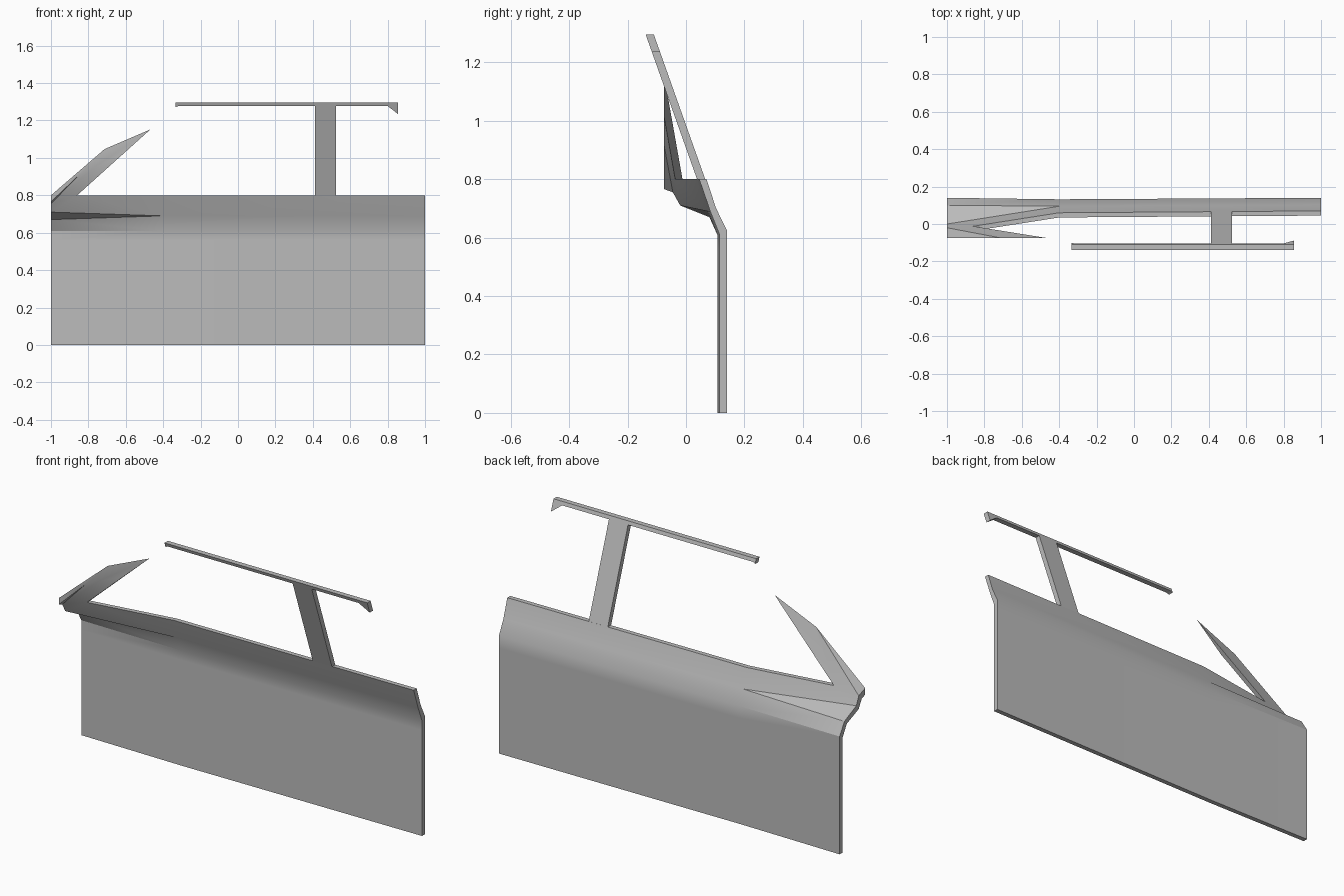
import bpy
import bmesh
from math import radians

if "Cube" in bpy.data.objects:
    bpy.data.objects.remove(bpy.data.objects["Cube"], do_unlink=True)

grey = bpy.data.materials.new("plain_grey")
grey.use_nodes = True
COLOUR = (0.5, 0.5, 0.5, 1)
grey.diffuse_color = COLOUR
grey.node_tree.nodes["Principled BSDF"].inputs["Base Color"].default_value = COLOUR


def slab(name, points, faces, clip_y=None):
    """Closed sheet: points map a key to (outer position, inner (dy, dz) offset)."""
    bm = bmesh.new()
    outer, inner = {}, {}
    for key, ((x, y, z), (dy, dz)) in points.items():
        outer[key] = bm.verts.new((x, y, z))
        inner[key] = bm.verts.new((x, y + dy, z + dz))
    edges = {(f[i - 1], f[i]) for f in faces for i in range(len(f))}
    for f in faces:
        bm.faces.new([outer[k] for k in f])
        bm.faces.new([inner[k] for k in reversed(f)])
    for a, b in edges:
        if (b, a) not in edges:
            bm.faces.new((outer[b], outer[a], inner[a], inner[b]))
    # Trim everything that passes the flat inner plane
    if clip_y is not None:
        bmesh.ops.triangulate(bm, faces=bm.faces[:])
        geom = bm.verts[:] + bm.edges[:] + bm.faces[:]
        cut = bmesh.ops.bisect_plane(bm, geom=geom, plane_co=(0, clip_y, 0),
                                     plane_no=(0, -1, 0), clear_outer=True)
        rim = [e for e in bm.edges if e.is_boundary]
        bmesh.ops.holes_fill(bm, edges=rim, sides=0)
    bmesh.ops.recalc_face_normals(bm, faces=bm.faces[:])
    mesh = bpy.data.meshes.new(name)
    bm.to_mesh(mesh)
    bm.free()
    mesh.materials.append(grey)
    obj = bpy.data.objects.new(name, mesh)
    bpy.context.collection.objects.link(obj)
    bpy.ops.object.select_all(action="DESELECT")
    obj.select_set(True)
    bpy.context.view_layer.objects.active = obj
    bpy.ops.object.shade_smooth_by_angle(angle=radians(30))
    return obj


# Door skin: three stations along x, rows from the sill to the shoulder
pts = {}
for col, x, y in (("f", -1, 0.14), ("m", -0.4, 0.132), ("r", 1, 0.14)):
    pts[col + "0"] = ((x, y, 0), (-0.025, 0))
    pts[col + "1"] = ((x, y, 0.56), (-0.025, 0))
    pts[col + "2"] = ((x, y, 0.625), (-0.025, -0.015))
    pts[col + "3"] = ((x, y - 0.037, 0.70), (-0.02, -0.01))
pts["f3"] = ((-1, 0.10, 0.69), (-0.02, -0.02))

# Window sill edge, mirror ledge and front pillar corners
pts["m4"] = ((-0.4, 0.06, 0.8), (-0.025, 0))
pts["r4"] = ((1, 0.07, 0.8), (-0.025, 0))
pts["ledge"] = ((-1, 0.0, 0.735), (-0.02, -0.025))
pts["corner"] = ((-0.86, -0.012, 0.8), (-0.025, 0))
pts["crease"] = ((-1, -0.02, 0.78), (-0.025, -0.025))
pts["nose"] = ((-1, -0.075, 0.80), (-0.025, -0.025))
pts["peak"] = ((-0.71, -0.075, 1.05), (-0.025, 0))
pts["tip"] = ((-0.465, -0.075, 1.155), (-0.025, 0))

faces = [(a + str(i), b + str(i), b + str(i + 1), a + str(i + 1))
         for a, b in ("fm", "mr") for i in range(3)]
faces += [
    ("m3", "r3", "r4", "m4"),
    ("f3", "m3", "ledge"),
    ("ledge", "m3", "m4", "corner"),
    ("ledge", "corner", "crease"),
    ("crease", "corner", "tip", "peak"),
    ("crease", "peak", "nose"),
]
slab("door_panel", pts, faces, clip_y=-0.0745)


# Upper frame parts lie on one leaning plane
def leaning_part(name, outline):
    points = {i: ((x, -0.11 + (1.295 - z) * 0.355, z), (-0.028, 0))
              for i, (x, z) in enumerate(outline)}
    slab(name, points, [tuple(points)])


leaning_part("centre_pillar", [(0.413, 0.8), (0.525, 0.8), (0.525, 1.28), (0.413, 1.28)])
leaning_part("roof_rail", [(-0.335, 1.27), (-0.32, 1.277), (0.8, 1.277),
                           (0.855, 1.235), (0.855, 1.295), (-0.335, 1.295)])
